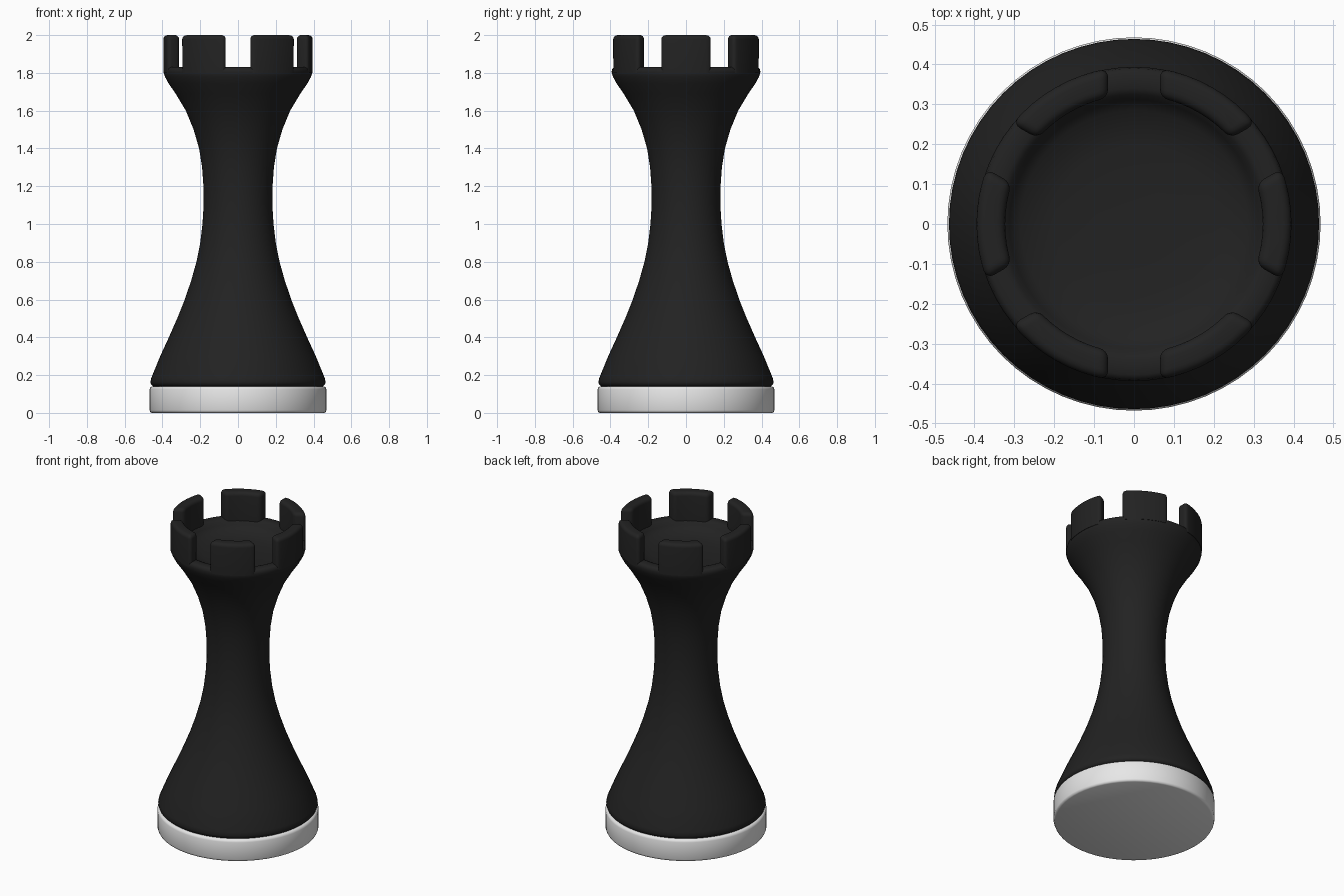
import bpy, bmesh, math

if "Cube" in bpy.data.objects:
    bpy.data.objects.remove(bpy.data.objects["Cube"])

def material(name, c):
    m = bpy.data.materials.new(name)
    m.diffuse_color = (c, c, c, 1)
    m.use_nodes = True
    m.node_tree.nodes["Principled BSDF"].inputs["Base Color"].default_value = m.diffuse_color
    return m

black = material("matte black", 0.016)
white = material("off white", 0.8)

def finish(bm, name, mat, angle=50):
    bmesh.ops.recalc_face_normals(bm, faces=bm.faces)
    me = bpy.data.meshes.new(name)
    bm.to_mesh(me)
    bm.free()
    me.materials.append(mat)
    ob = bpy.data.objects.new(name, me)
    bpy.context.collection.objects.link(ob)
    bpy.ops.object.select_all(action='DESELECT')
    ob.select_set(True)
    bpy.context.view_layer.objects.active = ob
    bpy.ops.object.shade_smooth_by_angle(angle=math.radians(angle))
    return ob

def lathe(name, profile, mat, n=64):
    # spin an (r, z) profile; both ends lie on the axis
    bm = bmesh.new()
    vs = [bm.verts.new((r, 0, z)) for r, z in profile]
    es = [bm.edges.new(p) for p in zip(vs, vs[1:])]
    bmesh.ops.spin(bm, geom=vs + es, cent=(0, 0, 0), axis=(0, 0, 1),
                   angle=2 * math.pi, steps=n, use_duplicate=False)
    bmesh.ops.remove_doubles(bm, verts=bm.verts, dist=1e-4)
    return finish(bm, name, mat)

# light foot disc
lathe("base_disc", [(0, 0), (0.455, 0), (0.464, 0.004), (0.468, 0.014),
                    (0.468, 0.124), (0.464, 0.135), (0.455, 0.14), (0, 0.14)], white)

# waisted tower with a shallow bowl in the top
lathe("tower_body", [
    (0, 0.139), (0.45, 0.141), (0.46, 0.15), (0.464, 0.163), (0.459, 0.185),
    (0.412, 0.3), (0.366, 0.4), (0.322, 0.5), (0.282, 0.6), (0.248, 0.7),
    (0.22, 0.8), (0.2, 0.9), (0.188, 1.0), (0.182, 1.1), (0.183, 1.2),
    (0.19, 1.3), (0.206, 1.4), (0.235, 1.5), (0.276, 1.6), (0.33, 1.69),
    (0.368, 1.745), (0.387, 1.78), (0.394, 1.805), (0.39, 1.823),
    (0.378, 1.83), (0.34, 1.83), (0.325, 1.823), (0.312, 1.80),
    (0.285, 1.775), (0.2, 1.757), (0.1, 1.751), (0, 1.75)], black)

# six battlements with parallel-sided gaps between them
R_OUT, R_IN, GAP, Z0, Z1 = 0.395, 0.323, 0.065, 1.80, 2.0

def arc(r, steps=8):
    half = math.radians(30) - math.asin(GAP / r)
    return [(r * math.cos(a), r * math.sin(a))
            for a in (half * (2 * i / steps - 1) for i in range(steps + 1))]

def battlement(i):
    bm = bmesh.new()
    outline = arc(R_OUT) + arc(R_IN)[::-1]
    low = [bm.verts.new((x, y, Z0)) for x, y in outline]
    top = [bm.verts.new((x, y, Z1)) for x, y in outline]
    n = len(low)
    bm.faces.new(low[::-1])
    bm.faces.new(top)
    for k in range(n):
        j = (k + 1) % n
        bm.faces.new((low[k], low[j], top[j], top[k]))
    bmesh.ops.recalc_face_normals(bm, faces=bm.faces)
    sharp = [e for e in bm.edges if e.calc_face_angle(0) > 0.7
             and max(v.co.z for v in e.verts) > Z1 - 0.01]
    bmesh.ops.bevel(bm, geom=sharp, offset=0.022, offset_type='OFFSET',
                    segments=4, profile=0.5, affect='EDGES', clamp_overlap=True)
    a = math.radians(60 * i)
    for v in bm.verts:
        x, y, z = v.co
        v.co = (x * math.cos(a) - y * math.sin(a), x * math.sin(a) + y * math.cos(a), z)
    finish(bm, f"battlement_{i + 1}", black)

for i in range(6):
    battlement(i)
